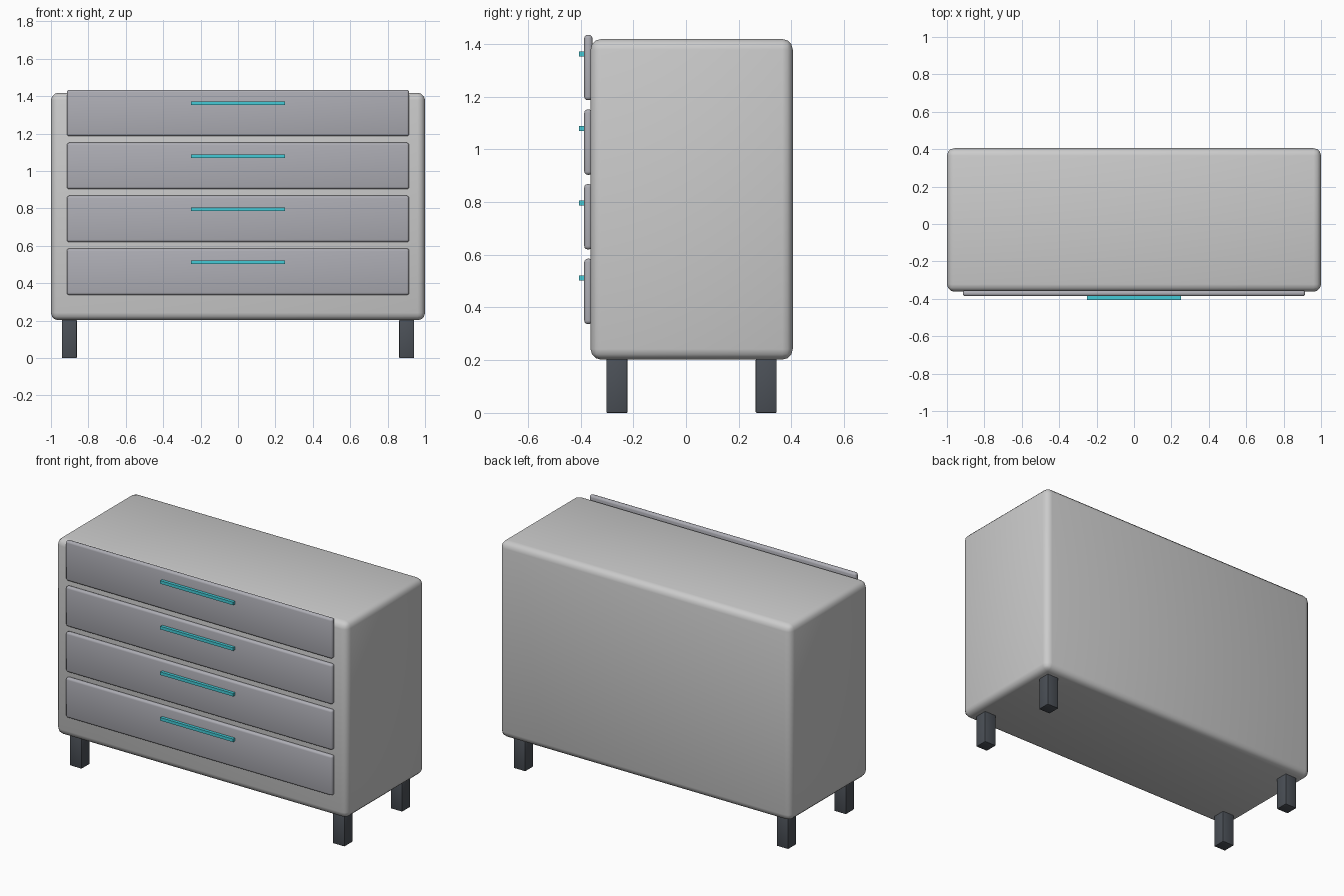
import bpy, math

if "Cube" in bpy.data.objects:
    bpy.data.objects.remove(bpy.data.objects["Cube"])


def material(name, rgb):
    m = bpy.data.materials.new(name)
    m.diffuse_color = (*rgb, 1)
    m.use_nodes = True
    m.node_tree.nodes["Principled BSDF"].inputs["Base Color"].default_value = m.diffuse_color
    return m


def box(name, lo, hi, mat=None, bevel=0, segments=3):
    """Box between two corners, with optional rounded edges."""
    bpy.ops.mesh.primitive_cube_add(
        size=1, location=[(a + b) / 2 for a, b in zip(lo, hi)])
    ob = bpy.context.object
    ob.name = name
    ob.scale = [b - a for a, b in zip(lo, hi)]
    bpy.ops.object.transform_apply(location=False, rotation=False, scale=True)
    if mat:
        ob.data.materials.append(mat)
    if bevel:
        mod = ob.modifiers.new("rounded_edges", 'BEVEL')
        mod.width = bevel
        mod.segments = segments
        bpy.ops.object.modifier_apply(modifier=mod.name)
        bpy.ops.object.shade_smooth_by_angle(angle=math.radians(32))
    return ob


front_grey = material("drawer_grey", (0.42, 0.42, 0.46))
leg_grey = material("leg_dark", (0.07, 0.08, 0.095))
cyan = material("handle_cyan", (0.06, 0.6, 0.68))

# Cabinet body
box("cabinet", (-1, -0.362, 0.202), (1, 0.405, 1.418), bevel=0.04)

# Four drawer fronts, each with a bar handle
for i in range(4):
    z = 0.461 + i * 0.283
    box(f"drawer_front_{i + 1}", (-0.915, -0.386, z - 0.124),
        (0.915, -0.355, z + 0.124), front_grey, bevel=0.013)
    box(f"drawer_handle_{i + 1}", (-0.25, -0.405, z + 0.042),
        (0.25, -0.383, z + 0.061), cyan)

# Four square legs
for side, x in (("left", -0.902), ("right", 0.902)):
    for end, y in (("front", -0.262), ("back", 0.304)):
        box(f"{end}_{side}_leg", (x - 0.04, y - 0.04, 0),
            (x + 0.04, y + 0.04, 0.204), leg_grey, bevel=0.004, segments=2)
